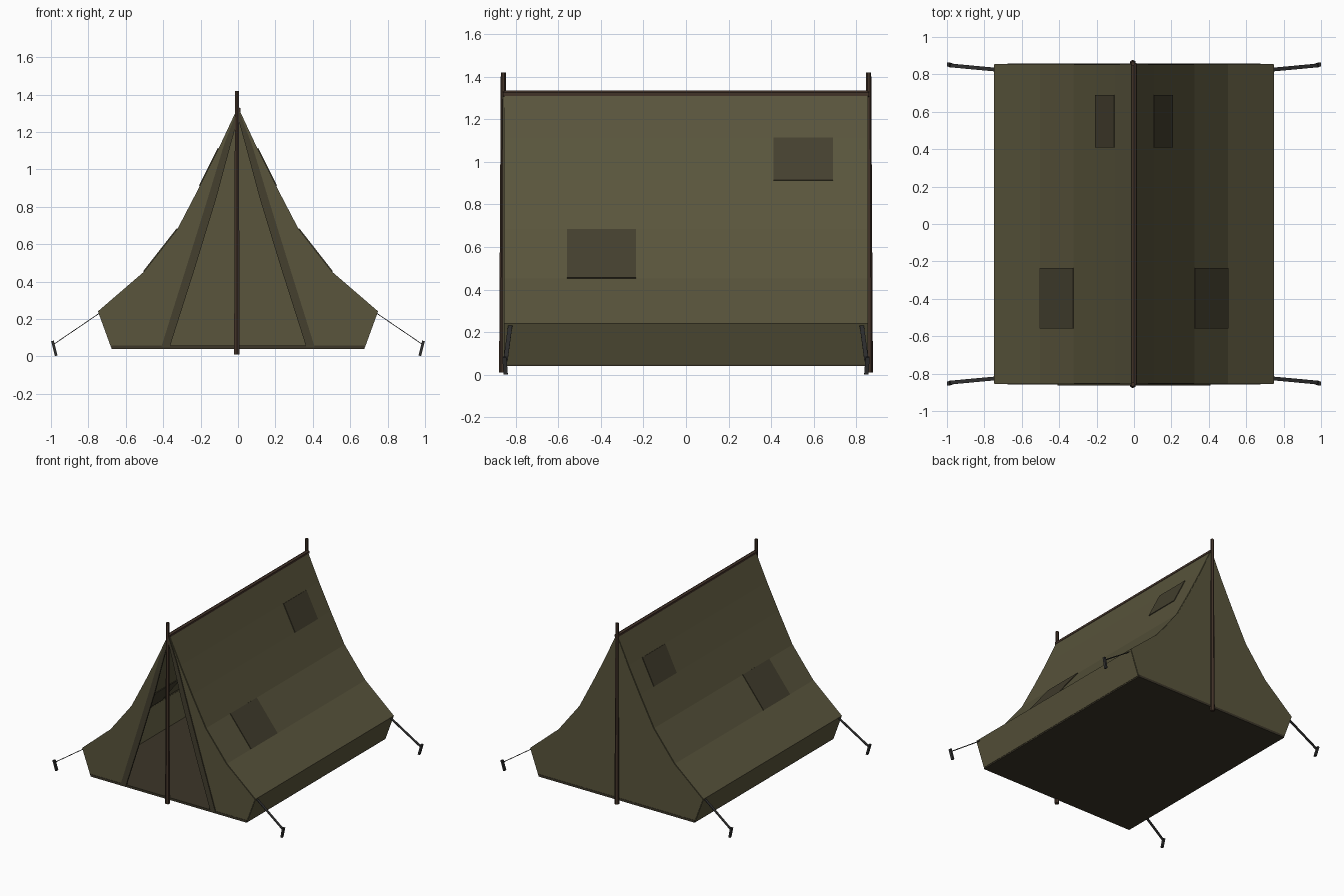
import bpy, bmesh
from mathutils import Vector

if "Cube" in bpy.data.objects:
    bpy.data.objects.remove(bpy.data.objects["Cube"])

def mat(name, c):
    m = bpy.data.materials.new(name)
    m.diffuse_color = (*c, 1)
    m.use_nodes = True
    m.node_tree.nodes["Principled BSDF"].inputs["Base Color"].default_value = m.diffuse_color
    return m

CANVAS = mat("canvas", (0.10, 0.09, 0.045))
PATCH = mat("dark_canvas", (0.058, 0.05, 0.028))
FLOOR = mat("groundsheet", (0.045, 0.037, 0.022))
WOOD = mat("wood", (0.055, 0.033, 0.022))
METAL = mat("metal", (0.03, 0.03, 0.03))

def make(name, verts, faces, material, thick=0, mirror=""):
    me = bpy.data.meshes.new(name)
    me.from_pydata(verts, [], faces)
    bm = bmesh.new()
    bm.from_mesh(me)
    bmesh.ops.recalc_face_normals(bm, faces=bm.faces)
    bm.to_mesh(me)
    bm.free()
    me.materials.append(material)
    ob = bpy.data.objects.new(name, me)
    bpy.context.collection.objects.link(ob)
    if mirror:
        m = ob.modifiers.new("mirror", 'MIRROR')
        m.use_axis = ["x" in mirror, "y" in mirror, False]
        m.merge_threshold = 0.0005
    if thick:
        s = ob.modifiers.new("thickness", 'SOLIDIFY')
        s.thickness, s.offset = thick, 0
    return ob

def bar(name, a, b, side, w, t, material, mirror=""):
    """Rectangular bar from a to b, w wide along side and t thick."""
    a, b, side = Vector(a), Vector(b), Vector(side).normalized()
    n = (b - a).cross(side).normalized()
    v = [p + side * i * w / 2 + n * j * t / 2 for p in (a, b)
         for i, j in ((-1, -1), (1, -1), (1, 1), (-1, 1))]
    f = [(0, 1, 2, 3), (4, 5, 6, 7)] + [(i, (i + 1) % 4, (i + 1) % 4 + 4, i + 4) for i in range(4)]
    return make(name, v, f, material, 0, mirror)

def pole(name, a, b, r1, r2, sides=6):
    a, b = Vector(a), Vector(b)
    d = b - a
    bpy.ops.mesh.primitive_cone_add(vertices=sides, radius1=r1, radius2=r2, depth=d.length,
                                    location=(a + b) / 2, rotation=d.to_track_quat('Z', 'Y').to_euler())
    ob = bpy.context.object
    ob.name = name
    ob.data.materials.append(WOOD)

Y = 0.853
# half of the sagging tent outline, ridge to ground
prof = [(0, 1.33), (0.10, 1.11), (0.20, 0.91), (0.32, 0.68), (0.50, 0.45), (0.745, 0.24), (0.675, 0.05)]
n = len(prof)

# roof and side walls
make("roof_and_walls", [(x, y, z) for y in (-Y, Y) for x, z in prof],
     [(i, i + 1, n + i + 1, n + i) for i in range(n - 1)], CANVAS, 0.008, "x")

# closed rear wall
ring = prof + [(-x, z) for x, z in prof[:0:-1]]
make("rear_wall", [(x, Y, z) for x, z in ring], [tuple(range(len(ring)))], CANVAS, 0.006)

# front wall with door opening, and hem along the opening
edge = [(0.40, 0.05), (0.265, 0.48), (0.15, 0.85), (0.065, 1.13)]
front = prof + edge
make("front_wall", [(x, -Y, z) for x, z in front], [tuple(range(len(front)))], CANVAS, 0.006, "x")
outer = [(x + 0.01, z) for x, z in edge] + [(0.006, 1.31)]
inner = [(0.365, 0.05), (0.228, 0.48), (0.115, 0.85), (0.04, 1.13), (0.001, 1.27)]
make("door_hem", [(x, -Y - 0.004, z) for x, z in outer + inner],
     [(i, i + 1, i + 6, i + 5) for i in range(4)], PATCH, 0.012, "x")

# groundsheet
bar("groundsheet", (0, -Y - 0.005, 0.049), (0, Y + 0.005, 0.049), (1, 0, 0), 1.35, 0.018, FLOOR)

# sewn patches lying on roof segments, same on both sides
for name, y0, y1, k in (("upper_patch", 0.41, 0.69, 1), ("lower_patch", -0.56, -0.235, 3)):
    (xa, za), (xb, zb) = prof[k], prof[k + 1]
    bar(name, (xa, (y0 + y1) / 2, za), (xb, (y0 + y1) / 2, zb), (0, 1, 0), y1 - y0, 0.018, PATCH, "x")

# upright poles and ridge pole
for name, s in (("front_pole", -1), ("rear_pole", 1)):
    pole(name, (-0.006, s * 0.861, 0.01), (-0.006, s * 0.858, 1.42), 0.017, 0.012)
pole("ridge_pole", (0, -0.86, 1.318), (0, 0.86, 1.318), 0.016, 0.016)

# guy straps and stakes at four corners
bar("guy_strap", (0.735, 0.825, 0.235), (0.985, 0.848, 0.065), (0, 1, 0), 0.02, 0.004, METAL, "xy")
bar("stake", (0.992, 0.853, 0.083), (0.972, 0.847, 0.003), (0, 1, 0), 0.02, 0.014, METAL, "xy")
